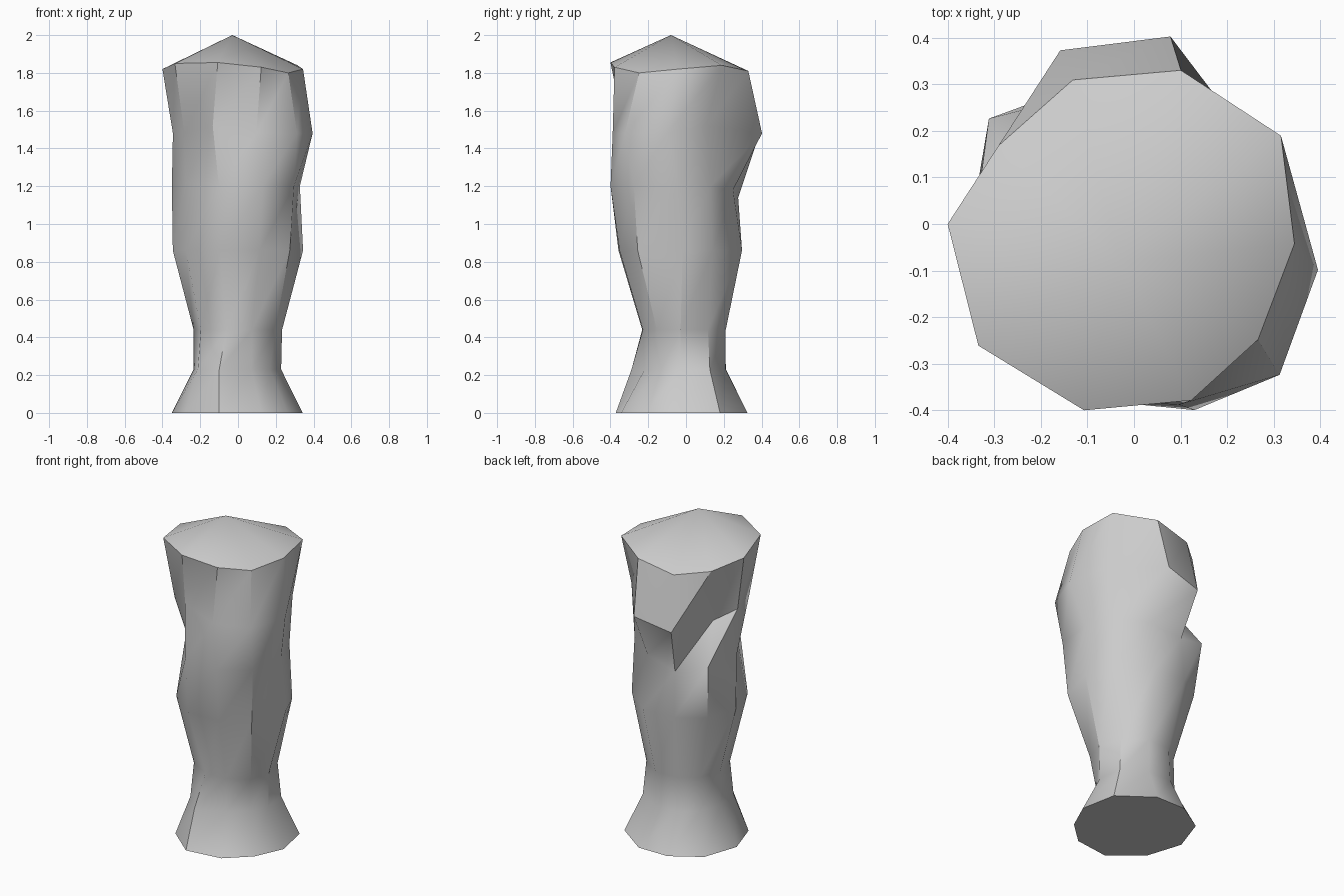
import bpy
import bmesh
from math import cos, sin, radians

cube = bpy.data.objects.get("Cube")
if cube:
    bpy.data.objects.remove(cube, do_unlink=True)

# One plain colour
grey = bpy.data.materials.new("light grey")
grey.use_nodes = True
colour = (0.6, 0.6, 0.6, 1)
grey.diffuse_color = colour
grey.node_tree.nodes["Principled BSDF"].inputs["Base Color"].default_value = colour

# Ten columns run up the body, at these angles in degrees
column_angles = [-7, 31, 73, 113, 150, 180, 218, 255, 288, 317]
count = len(column_angles)

bm = bmesh.new()
loops = []


def add_ring(height, radii, turn={}, lift={}):
    """Ring of vertices; radii and lifts in hundredths, turn in degrees per column."""
    ring = []
    for i, (angle, radius) in enumerate(zip(column_angles, radii)):
        a = radians(angle + turn.get(i, 0))
        r = radius / 100
        ring.append(bm.verts.new((r * cos(a), r * sin(a), height + lift.get(i, 0) / 100)))
    loops.append(ring)


# Flared foot and narrow ankle
add_ring(0, [34.5, 35, 34, 34, 35, 35, 35.5, 38.5, 36.5, 34],
         turn={3: -6, 4: -8, 8: 2, 9: 4})
add_ring(0.23, [23, 24.5, 22, 23, 23, 23.5, 27, 30.5, 23, 21.4],
         turn={4: -5, 7: -4, 9: 5})
add_ring(0.44, [23.5, 22.5, 22, 22, 22.5, 23.5, 25, 24, 24, 25],
         turn={4: -4, 9: 5})

# Swelling middle
add_ring(0.86, [34.5, 31, 31, 32, 34, 34.5, 35, 37, 37, 37.5],
         turn={0: 4, 1: -4, 4: -4})
add_ring(1.2, [33, 29.5, 26.5, 30, 38.5, 35, 30, 39, 42, 40.5],
         turn={1: -5, 2: -3, 4: -6, 6: -15},
         lift={2: -2, 3: -6, 6: 2})

# Twisted bulge with its dents
add_ring(1.48, [40.7, 32, 41, 40.5, 26, 34.5, 36, 35.7, 40, 45],
         turn={0: -7, 1: -11, 2: 6, 4: 11, 5: 3, 7: -7, 8: -4, 9: -3},
         lift={1: 4, 3: -5, 4: -6, 7: 4})

# Uneven rim
add_ring(1.82, [34.7, 36.8, 34.5, 33.6, 33.6, 40, 42.4, 41.4, 39.8, 36.4],
         lift={1: 2, 2: -1, 3: -6, 4: -5, 6: 3, 7: 3.5, 8: 1, 9: -2})

# Side walls, split along the spiralling diagonal
for low, high in zip(loops, loops[1:]):
    for i in range(count):
        j = (i + 1) % count
        bm.faces.new((low[i], low[j], high[j]))
        bm.faces.new((low[i], high[j], high[i]))

# Flat base and shallow pointed cap
bm.faces.new(reversed(loops[0]))
peak = bm.verts.new((-0.03, -0.08, 2))
rim = loops[-1]
for i in range(count):
    bm.faces.new((rim[i], rim[(i + 1) % count], peak))

mesh = bpy.data.meshes.new("lumpy_column")
bm.to_mesh(mesh)
bm.free()
mesh.materials.append(grey)
column = bpy.data.objects.new("lumpy_column", mesh)
bpy.context.collection.objects.link(column)

bpy.ops.object.select_all(action="DESELECT")
column.select_set(True)
bpy.context.view_layer.objects.active = column
bpy.ops.object.shade_smooth_by_angle(angle=radians(37))
